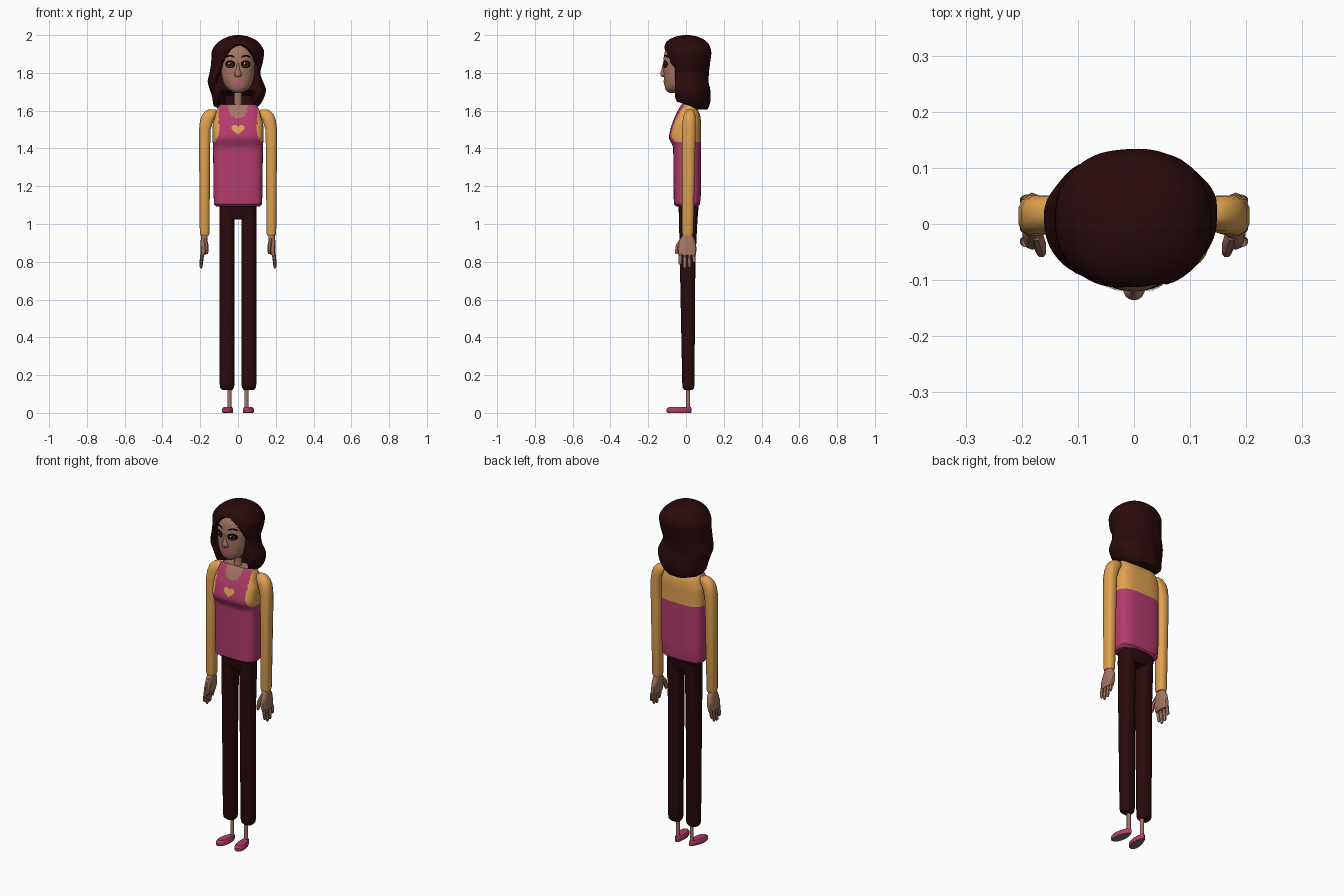
import bpy, bmesh, math
from mathutils import Vector
from mathutils.bvhtree import BVHTree

if "Cube" in bpy.data.objects:
    bpy.data.objects.remove(bpy.data.objects["Cube"])


def material(name, rgb):
    m = bpy.data.materials.new(name)
    m.diffuse_color = (*[(c / 255) ** 2.2 for c in rgb], 1)
    m.use_nodes = True
    m.node_tree.nodes["Principled BSDF"].inputs["Base Color"].default_value = m.diffuse_color
    return m


PINK = material("pink fabric", (178, 62, 108))
ORANGE = material("orange fabric", (224, 160, 82))
SKIN = material("skin", (164, 118, 98))
DARK = material("dark brown", (46, 18, 20))
LIP = material("lip pink", (196, 92, 128))
BLACK = material("black", (18, 10, 10))
IRIS = material("iris brown", (84, 46, 34))
WHITE = material("white", (235, 230, 225))
SOLE = material("sole grey", (120, 115, 100))


def clamp(t):
    return max(0.0, min(1.0, t))


def make(name, bm, mats, rule=None, mirror=False, angle=40):
    bmesh.ops.recalc_face_normals(bm, faces=bm.faces)
    me = bpy.data.meshes.new(name)
    bm.to_mesh(me)
    bm.free()
    ob = bpy.data.objects.new(name, me)
    bpy.context.collection.objects.link(ob)
    for m in mats:
        me.materials.append(m)
    if rule:
        for p in me.polygons:
            p.material_index = rule(p.center, p.normal)
    if mirror:
        ob.modifiers.new("mirror", "MIRROR").use_mirror_merge = False
    bpy.ops.object.select_all(action="DESELECT")
    ob.select_set(True)
    bpy.context.view_layer.objects.active = ob
    bpy.ops.object.shade_smooth_by_angle(angle=math.radians(angle))
    return ob


def slope(rings, i, k):
    """Limited tangent so the profile never overshoots."""
    if i == 0 or i == len(rings) - 1:
        j = 0 if i == 0 else i - 1
        return (rings[j + 1][k] - rings[j][k]) / (rings[j + 1][0] - rings[j][0])
    a = (rings[i][k] - rings[i - 1][k]) / (rings[i][0] - rings[i - 1][0])
    b = (rings[i + 1][k] - rings[i][k]) / (rings[i + 1][0] - rings[i][0])
    return 2 * a * b / (a + b) if a * b > 0 else 0


def refine(rings, step):
    out = []
    for i in range(len(rings) - 1):
        r0, r1 = rings[i], rings[i + 1]
        h = r1[0] - r0[0]
        n = max(1, round(h / step))
        for j in range(n):
            t = j / n
            row = [r0[0] + h * t]
            for k in range(1, 5):
                m0, m1 = slope(rings, i, k) * h, slope(rings, i + 1, k) * h
                row.append((2*t**3 - 3*t*t + 1) * r0[k] + (t**3 - 2*t*t + t) * m0
                           + (3*t*t - 2*t**3) * r1[k] + (t**3 - t*t) * m1)
            out.append(row)
    return out + [rings[-1]]


def loft(name, rings, mats, segs=16, power=2.0, step=None, fn=None, **kw):
    """Stack of rounded cross-sections, each (z, x0, x1, y0, y1)."""
    bm = bmesh.new()
    rows = []
    for z, x0, x1, y0, y1 in (refine(rings, step) if step else rings):
        row = []
        for s in range(segs):
            a = 2 * math.pi * (s + 0.5) / segs
            c, d = math.cos(a), math.sin(a)
            c = math.copysign(abs(c) ** (2 / power), c)
            d = math.copysign(abs(d) ** (2 / power), d)
            co = Vector(((x0 + x1) / 2 + c * (x1 - x0) / 2, (y0 + y1) / 2 + d * (y1 - y0) / 2, z))
            row.append(bm.verts.new(fn(co) if fn else co))
        rows.append(row)
    for a, b in zip(rows, rows[1:]):
        for s in range(segs):
            t = (s + 1) % segs
            bm.faces.new((a[s], a[t], b[t], b[s]))
    bm.faces.new(rows[0])
    bm.faces.new(rows[-1])
    return make(name, bm, mats, **kw)


def decal(name, target, outline, mat, lift=0.002):
    """Thin painted patch laid on the front of a part; outline is (x, z)."""
    me = target.data
    tree = BVHTree.FromPolygons([v.co for v in me.vertices], [p.vertices[:] for p in me.polygons])
    cx = sum(p[0] for p in outline) / len(outline)
    cz = sum(p[1] for p in outline) / len(outline)
    bm = bmesh.new()

    def put(x, z):
        hit = tree.ray_cast(Vector((x, -1, z)), Vector((0, 1, 0)))[0]
        return bm.verts.new((x, (hit.y if hit else -0.1) - lift, z))
    mid = put(cx, cz)
    rows = [[put(cx + (x - cx) * f, cz + (z - cz) * f) for x, z in outline] for f in (0.35, 0.7, 1)]
    for i in range(len(outline)):
        j = (i + 1) % len(outline)
        bm.faces.new((mid, rows[0][i], rows[0][j]))
        for a, b in zip(rows, rows[1:]):
            bm.faces.new((a[i], b[i], b[j], a[j]))
    for f in bm.faces:
        f.normal_update()
    return make(name, bm, [mat])


def ellipse(cx, cz, rx, rz, n=20):
    return [(cx + rx * math.cos(2 * math.pi * i / n), cz + rz * math.sin(2 * math.pi * i / n)) for i in range(n)]


# Torso: pink top, orange upper back and sides, scooped neckline
def torso_rule(c, n):
    if c.z > 1.56 and c.y < 0.02 and (c.x / 0.05) ** 2 + ((c.z - 1.63) / 0.075) ** 2 < 1:
        return 2
    if c.z < 1.43 or (c.y < -0.01 and n.y < -0.3 and abs(c.x) < 0.102 + 0.5 * max(0, 1.47 - c.z)):
        return 0
    return 1


torso = loft("torso", [(1.092, -.115, .115, -.05, .06), (1.105, -.127, .127, -.064, .074), (1.2, -.13, .13, -.066, .08),
                       (1.4, -.132, .132, -.068, .08), (1.46, -.135, .135, -.09, .08), (1.52, -.134, .134, -.077, .08),
                       (1.57, -.122, .122, -.058, .076), (1.61, -.11, .11, -.038, .058), (1.633, -.095, .095, -.024, .04)],
             [PINK, ORANGE, SKIN], segs=64, power=3.4, step=.009, rule=torso_rule)
heart = [(.035 * math.sin(a) ** 3, 1.502 + .0019 * (13 * math.cos(a) - 5 * math.cos(2*a) - 2 * math.cos(3*a) - math.cos(4*a)))
         for a in [2 * math.pi * i / 32 for i in range(32)]]
decal("chest_heart", torso, heart, ORANGE)

# Trousers
loft("hips", [(1.025, -.09, .09, -.03, .055), (1.04, -.097, .097, -.038, .063), (1.12, -.098, .098, -.04, .068)],
     [DARK], segs=32, power=3)
loft("trouser_leg", [(.122, .03, .085, -.01, .035), (.132, .022, .094, -.018, .043), (.15, .018, .097, -.02, .045),
                     (.8, .018, .097, -.033, .05), (1.04, .018, .097, -.038, .062), (1.08, .018, .097, -.036, .062)],
     [DARK], segs=20, power=2.8, mirror=True)

# Ankles and flat shoes with toes turned slightly out
loft("ankle", [(.015, .034, .056, 0, .022), (.14, .034, .056, 0, .022)], [SKIN], segs=10, mirror=True)


def shoe_shape(co):
    t = clamp((.03 - co.y) / .135)
    co.x = .045 + (co.x - .045) * (.65 + .45 * math.sin(t * 2.2)) + .017 * t
    return co


loft("shoe", [(0, .021, .069, -.098, .027), (.006, .018, .072, -.105, .031), (.02, .018, .072, -.104, .031),
              (.03, .024, .066, -.092, .026)], [PINK, SOLE], segs=20, power=2.3, fn=shoe_shape,
     mirror=True, rule=lambda c, n: 1 if n.z < -.5 else 0)

# Sleeves, narrowing into the shoulder
loft("sleeve", [(.94, .153, .2, -.018, .036), (.955, .15, .203, -.021, .04), (1.4, .147, .207, -.022, .05),
                (1.5, .144, .207, -.021, .052), (1.55, .128, .202, -.018, .052), (1.58, .112, .19, -.012, .05),
                (1.6, .112, .17, 0, .042), (1.607, .12, .155, .008, .034)],
     [ORANGE], segs=12, power=2.6, mirror=True)

# Hands
loft("palm", [(.835, .172, .2, -.04, .052), (.87, .163, .2, -.046, .056), (.91, .16, .198, -.035, .05),
              (.95, .16, .194, -.014, .03)], [SKIN], segs=14, power=2.6, mirror=True)
for i, (y, tip) in enumerate([(-.031, .785), (-.007, .765), (.018, .77), (.042, .795)]):
    loft("finger_%d" % (i + 1), [(tip, .191, .199, y - .005, y + .005), (tip + .008, .187, .204, y - .009, y + .009),
                                 (.845, .178, .2, y - .011, y + .011)], [SKIN], segs=8, mirror=True)
loft("thumb", [(.84, .16, .17, -.055, -.045), (.85, .156, .174, -.06, -.04), (.89, .156, .178, -.055, -.025),
               (.925, .164, .185, -.03, 0)], [SKIN], segs=8, mirror=True)

# Neck and head
loft("neck", [(1.6, -.026, .026, -.02, .03), (1.64, -.021, .021, -.02, .022), (1.73, -.021, .021, -.022, .022)],
     [SKIN], segs=16)
head = loft("head", [(1.694, -.018, .018, -.09, -.05), (1.708, -.048, .048, -.106, 0), (1.74, -.075, .075, -.115, .05),
                     (1.78, -.089, .089, -.118, .075), (1.85, -.094, .094, -.12, .08), (1.91, -.084, .084, -.113, .075),
                     (1.955, -.05, .05, -.09, .05)], [SKIN], segs=48, power=2.2, step=.012)
loft("nose", [(1.777, -.01, .01, -.126, -.1), (1.786, -.019, .019, -.134, -.1), (1.798, -.019, .019, -.136, -.1),
              (1.815, -.01, .01, -.131, -.1), (1.86, -.006, .006, -.12, -.105)], [SKIN], segs=14, step=.008)

# Painted face details
for s, side in ((-1, "left"), (1, "right")):
    x = s * .041
    decal(side + "_eye", head, ellipse(x, 1.846, .026, .021), BLACK, .0015)
    decal(side + "_iris", head, ellipse(x, 1.844, .015, .014), IRIS, .0025)
    decal(side + "_pupil", head, ellipse(x, 1.844, .008, .008, 12), BLACK, .0035)
    decal(side + "_eye_glint", head, ellipse(x - .006, 1.851, .004, .004, 8), WHITE, .0045)
    brow = [(s * (.018 + .048 * t), 1.882 + .009 * math.sin(math.pi * t) + .005) for t in (0, .25, .5, .75, 1)]
    decal(side + "_brow", head, brow + [(px, pz - .008) for px, pz in reversed(brow)], BLACK)
lips = [(-.032, 1.75), (-.012, 1.761), (0, 1.757), (.012, 1.761), (.032, 1.75), (.016, 1.738), (0, 1.734), (-.016, 1.738)]
decal("lips", head, lips, LIP)


# Wavy hair with an arched opening for the face and a bare throat
def hair_shape(co):
    arch = 1.945 - 12 * (co.x - .008) ** 2
    t = clamp((co.z - arch) / .025 + .5)
    throat = clamp((1.705 - co.z) / .02) * clamp((.1 - abs(co.x)) / .03)
    ends = clamp((1.65 - co.z) / .03)
    edge = -.057 + .09 * max(throat, 1.1 * ends)
    limit = edge + (-.14 - edge) * t
    if co.y < limit:
        co.y = limit
    a = math.atan2(co.y, co.x)
    w = 1 + .015 * math.sin(9 * a + 14 * co.z) * clamp((1.95 - co.z) / .15) * clamp(co.y / .05)
    co.x *= w
    co.y *= w
    return co


loft("hair", [(1.605, -.085, .075, -.03, .112), (1.625, -.13, .11, -.06, .122), (1.67, -.136, .138, -.09, .13),
              (1.71, -.148, .148, -.1, .127), (1.755, -.16, .132, -.105, .118), (1.8, -.15, .118, -.11, .12),
              (1.86, -.142, .132, -.114, .128), (1.91, -.14, .138, -.117, .134), (1.95, -.118, .12, -.112, .122),
              (1.98, -.08, .085, -.085, .09), (1.994, -.045, .05, -.05, .055), (2.0, -.015, .015, -.015, .02)],
     [DARK], segs=72, power=2.25, step=.01, fn=hair_shape, angle=50)
